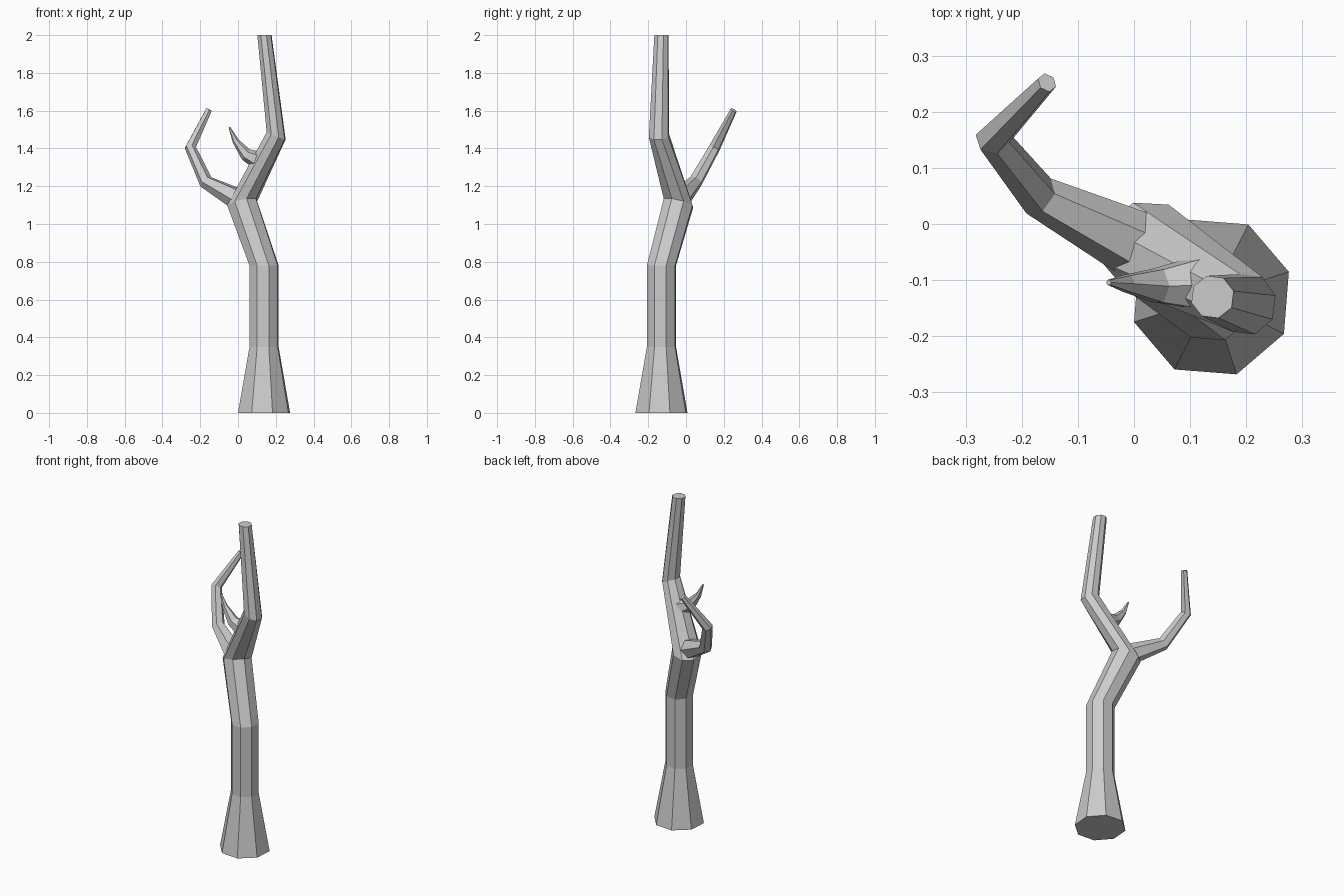
import bpy, bmesh, math
from mathutils import Vector, Quaternion

if "Cube" in bpy.data.objects:
    bpy.data.objects.remove(bpy.data.objects["Cube"])


def limb(name, sides, phase, rings):
    """Capped faceted tube; each ring is (centre, radius, normal or None for the path tangent)."""
    bm = bmesh.new()
    pts = [Vector(r[0]) for r in rings]
    q, prev_n, prev = Quaternion(), Vector((0, 0, 1)), None
    last = len(rings) - 1
    for i, (c, radius, normal) in enumerate(rings):
        if normal:
            n = Vector(normal).normalized()
        else:
            n = Vector((0, 0, 0))
            if i > 0:
                n += (pts[i] - pts[i - 1]).normalized()
            if i < last:
                n += (pts[i + 1] - pts[i]).normalized()
            n.normalize()
        # carry the ring frame along the path without twisting
        q = prev_n.rotation_difference(n) @ q
        prev_n = n
        ring = []
        for k in range(sides):
            a = math.radians(phase) + 2 * math.pi * k / sides
            ring.append(bm.verts.new(pts[i] + q @ Vector((radius * math.cos(a), radius * math.sin(a), 0))))
        if prev:
            for k in range(sides):
                j = (k + 1) % sides
                bm.faces.new((prev[k], prev[j], ring[j], ring[k]))
        else:
            bm.faces.new(ring[::-1])
        prev = ring
    bm.faces.new(prev)
    bmesh.ops.recalc_face_normals(bm, faces=bm.faces[:])
    mesh = bpy.data.meshes.new(name)
    bm.to_mesh(mesh)
    bm.free()
    obj = bpy.data.objects.new(name, mesh)
    bpy.context.collection.objects.link(obj)
    return obj


UP = (0, 0, 1)

# Main trunk: flared foot, straight section, two bends, cut flat at the top
limb("trunk", 8, 18, [
    ((0.138, -0.130, 0.00), 0.145, UP),
    ((0.138, -0.130, 0.35), 0.081, UP),
    ((0.138, -0.130, 0.78), 0.081, UP),
    ((0.022, -0.040, 1.11), 0.085, (-0.22, 0.25, 1)),
    ((0.202, -0.143, 1.467), 0.056, (0.40, -0.05, 1)),
    ((0.140, -0.130, 2.00), 0.039, UP),
])

# Long curved side branch growing from the fork
limb("side_branch", 6, 0, [
    ((0.010, -0.040, 1.125), 0.062, None),
    ((-0.170, 0.050, 1.223), 0.038, None),
    ((-0.252, 0.152, 1.405), 0.031, None),
    ((-0.155, 0.252, 1.602), 0.018, None),
])

# Short hooked twig on the upper trunk
limb("twig", 6, 0, [
    ((0.125, -0.105, 1.330), 0.055, None),
    ((0.042, -0.110, 1.368), 0.034, None),
    ((-0.013, -0.106, 1.440), 0.017, None),
    ((-0.045, -0.104, 1.512), 0.005, None),
])
